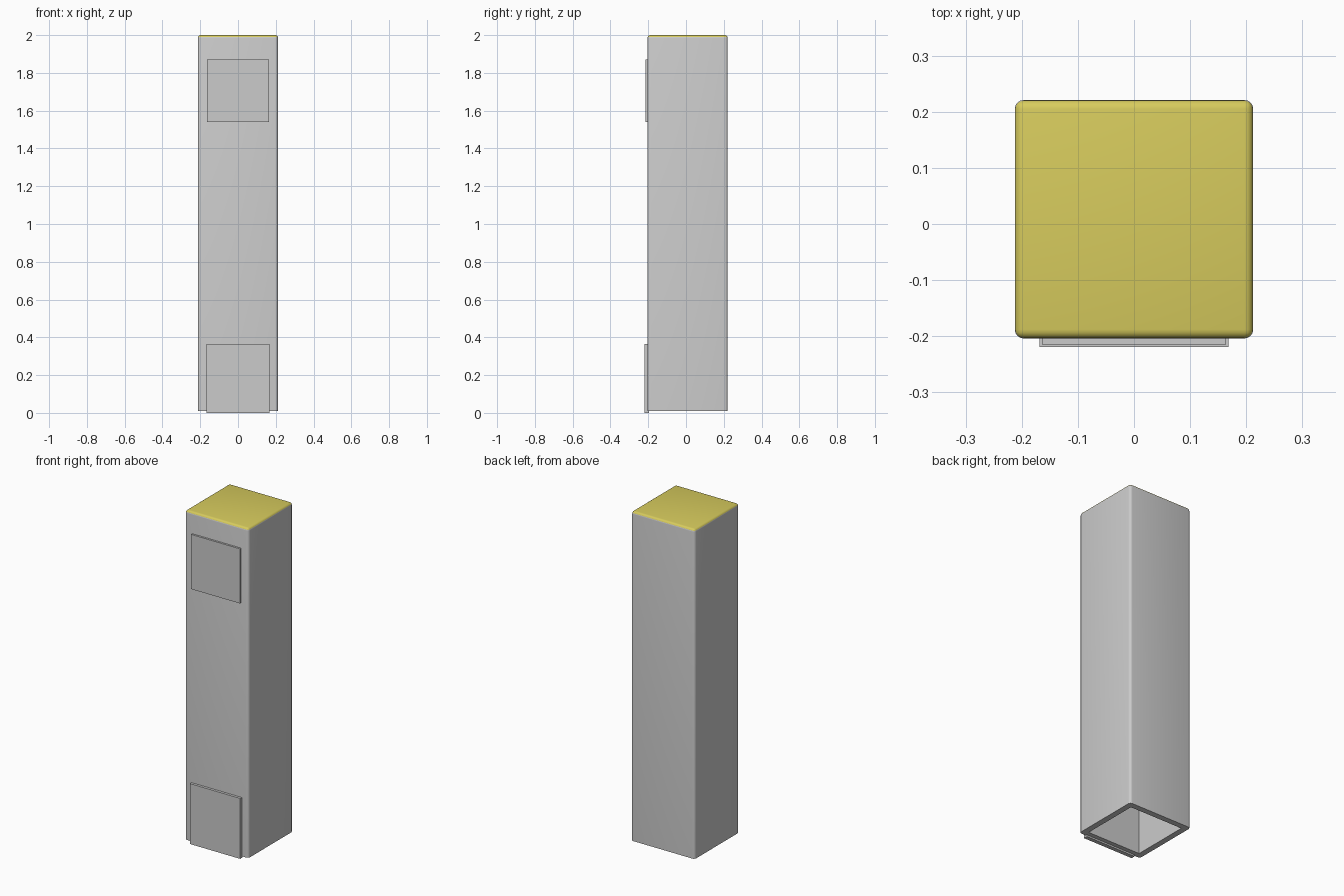
import bpy
import bmesh
from mathutils import Matrix, Vector

old = bpy.data.objects.get("Cube")
if old:
    bpy.data.objects.remove(old, do_unlink=True)


def make_material(name, rgb):
    mat = bpy.data.materials.new(name)
    mat.use_nodes = True
    colour = (*rgb, 1.0)
    mat.diffuse_color = colour
    node = mat.node_tree.nodes["Principled BSDF"]
    node.inputs["Base Color"].default_value = colour
    node.inputs["Roughness"].default_value = 0.6
    return mat


grey = make_material("light grey", (0.6, 0.6, 0.6))
yellow = make_material("dull yellow", (0.68, 0.60, 0.11))


def box_mesh(low, high):
    low, high = Vector(low), Vector(high)
    bm = bmesh.new()
    bmesh.ops.create_cube(bm, size=1)
    bmesh.ops.scale(bm, verts=bm.verts, vec=high - low)
    bmesh.ops.translate(bm, verts=bm.verts, vec=(low + high) / 2)
    return bm


def finish(bm, name, materials):
    bmesh.ops.recalc_face_normals(bm, faces=bm.faces)
    mesh = bpy.data.meshes.new(name)
    bm.to_mesh(mesh)
    bm.free()
    for mat in materials:
        mesh.materials.append(mat)
    obj = bpy.data.objects.new(name, mesh)
    bpy.context.collection.objects.link(obj)
    return obj


# Hollow post, open underneath, with rounded upright and top edges
TOP, BASE, WALL = 2.0, 0.01, 0.05
bm = box_mesh((-0.2125, -0.204, BASE), (0.2125, 0.221, TOP))
bm.normal_update()
outer_edges = [e for e in bm.edges if max(v.co.z for v in e.verts) > 1]
floor = min(bm.faces, key=lambda f: f.calc_center_median().z)
bmesh.ops.inset_region(bm, faces=[floor], thickness=WALL)
cavity = bmesh.ops.extrude_face_region(bm, geom=[floor])
bmesh.ops.delete(bm, geom=[floor], context='FACES_ONLY') if floor.is_valid else None
bmesh.ops.translate(bm, vec=(0, 0, TOP - BASE - WALL),
                    verts=[g for g in cavity["geom"] if isinstance(g, bmesh.types.BMVert)])
bmesh.ops.bevel(bm, geom=outer_edges, offset=0.016, segments=4,
                profile=0.5, affect='EDGES')
bmesh.ops.recalc_face_normals(bm, faces=bm.faces)
bm.normal_update()

# Yellow cap on the upward faces of the top
for face in bm.faces:
    if face.normal.z > 0.3 and face.calc_center_median().z > 1.9:
        face.material_index = 1
post = finish(bm, "post", [grey, yellow])

# Two access plates on the front
finish(box_mesh((-0.163, -0.2155, 1.54), (0.163, -0.2, 1.87)), "upper_front_plate", [grey])
finish(box_mesh((-0.168, -0.2195, 0), (0.168, -0.195, 0.365)), "lower_front_plate", [grey])

# Smooth the rounded edges only
bpy.ops.object.select_all(action='DESELECT')
post.select_set(True)
bpy.context.view_layer.objects.active = post
bpy.ops.object.shade_smooth_by_angle(angle=0.6)
